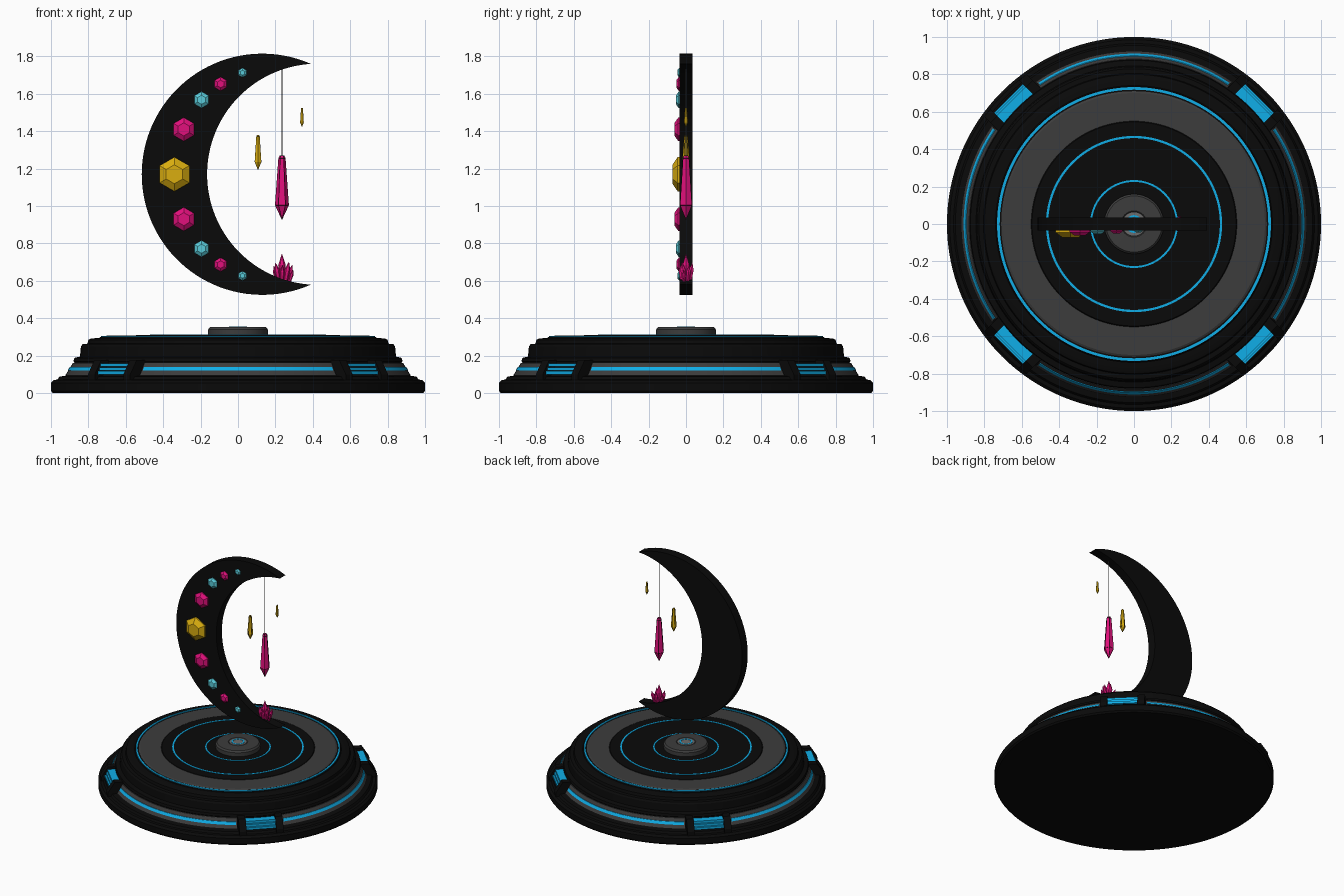
import bpy, bmesh
from math import sin, cos, pi, radians, atan2, hypot
from mathutils import Matrix, Vector

if "Cube" in bpy.data.objects:
    bpy.data.objects.remove(bpy.data.objects["Cube"])


def material(name, r, g, b):
    m = bpy.data.materials.new(name)
    m.diffuse_color = (r, g, b, 1)
    m.use_nodes = True
    m.node_tree.nodes["Principled BSDF"].inputs["Base Color"].default_value = m.diffuse_color
    return m


BLACK = material("black", 0.003, 0.003, 0.003)
GREY = material("dark_grey", 0.045, 0.045, 0.045)
GLOW = material("blue_glow", 0.005, 0.42, 0.8)
PINK = material("pink_gem", 0.75, 0.005, 0.2)
GOLD = material("gold_gem", 0.7, 0.42, 0.005)
CYAN = material("cyan_gem", 0.1, 0.6, 0.7)
STEEL = material("steel", 0.15, 0.15, 0.15)


def finish(name, bm, mat, smooth=False):
    bmesh.ops.remove_doubles(bm, verts=bm.verts, dist=1e-5)
    bmesh.ops.recalc_face_normals(bm, faces=bm.faces)
    me = bpy.data.meshes.new(name)
    bm.to_mesh(me)
    bm.free()
    ob = bpy.data.objects.new(name, me)
    bpy.context.collection.objects.link(ob)
    me.materials.append(mat)
    if smooth:
        bpy.ops.object.select_all(action='DESELECT')
        ob.select_set(True)
        bpy.context.view_layer.objects.active = ob
        bpy.ops.object.shade_smooth_by_angle(angle=radians(25))
    return ob


def lathe(name, profile, mat, start=0, sweep=360, steps=128):
    """Turn a closed (radius, z) profile about z; partial sweeps get end caps."""
    bm = bmesh.new()
    full = sweep == 360
    rows = []
    for i in range(steps if full else steps + 1):
        a = radians(start + sweep * i / steps)
        rows.append([bm.verts.new((r * cos(a), r * sin(a), z)) for r, z in profile])
    n = len(profile)
    for i in range(steps):
        p, q = rows[i], rows[(i + 1) % len(rows)]
        for j in range(n):
            k = (j + 1) % n
            if profile[j][0] or profile[k][0]:
                bm.faces.new((p[j], q[j], q[k], p[k]))
    if not full:
        bm.faces.new(rows[0])
        bm.faces.new(rows[-1])
    else:
        bmesh.ops.remove_doubles(bm, verts=bm.verts, dist=1e-5)
        bmesh.ops.dissolve_degenerate(bm, edges=bm.edges, dist=1e-6)
        loose = [e for e in bm.edges if not e.link_faces]
        bmesh.ops.delete(bm, geom=loose, context='EDGES')
    return finish(name, bm, mat, True)


def flat_ring(name, r, w, z0, z1, mat):
    lathe(name, [(r - w, z0), (r + w, z0), (r + w, z1), (r - w, z1)], mat)


def stack(bm, levels, sides, mtx=Matrix()):
    """Loft regular polygons through (radius, height) levels."""
    rows = []
    for r, z in levels:
        rows.append([bm.verts.new(mtx @ Vector((r * cos(2 * pi * i / sides), r * sin(2 * pi * i / sides), z)))
                     for i in range(sides)])
    for p, q in zip(rows, rows[1:]):
        for i in range(sides):
            k = (i + 1) % sides
            bm.faces.new((p[i], p[k], q[k], q[i]))
    bm.faces.new(rows[0][::-1])
    bm.faces.new(rows[-1])


# Stepped round base
lathe("base", [(0, 0), (0.99, 0), (1.0, 0.012), (1.0, 0.055), (0.985, 0.07), (0.965, 0.072),
               (0.955, 0.088), (0.925, 0.092), (0.915, 0.10), (0.875, 0.165), (0.88, 0.17),
               (0.875, 0.188), (0.845, 0.195), (0.84, 0.25), (0.83, 0.262), (0.805, 0.264),
               (0.80, 0.285), (0.785, 0.292), (0.74, 0.295), (0.735, 0.30), (0.55, 0.303),
               (0.545, 0.31), (0, 0.31)], BLACK)
lathe("grey_deck_ring", [(0.55, 0.29), (0.71, 0.29), (0.71, 0.303), (0.70, 0.308), (0.55, 0.308)], GREY)
for r, w, z in ((0.725, 0.007, 0.306), (0.465, 0.006, 0.313), (0.23, 0.005, 0.313)):
    flat_ring("glow_ring", r, w, 0.29, z, GLOW)

# Centre knob
lathe("centre_knob", [(0, 0.30), (0.16, 0.30), (0.16, 0.34), (0.15, 0.352), (0.07, 0.354),
                      (0.065, 0.35), (0, 0.35)], GREY)
lathe("knob_cap", [(0, 0.34), (0.062, 0.34), (0.062, 0.354), (0, 0.354)], STEEL)
flat_ring("knob_glow_ring", 0.042, 0.005, 0.34, 0.356, GLOW)

# Sloped light strips and louvred lamps, one of each per quarter
for q in range(4):
    lathe("light_panel", [(0.895, 0.095), (0.922, 0.097), (0.882, 0.162), (0.86, 0.162)],
          GREY, q * 90 - 34.5, 69, 32)
    lathe("light_strip", [(0.88, 0.12), (0.911, 0.12), (0.900, 0.139), (0.88, 0.139)],
          GLOW, q * 90 - 34, 68, 32)
    turn = Matrix.Rotation(radians(45 + 90 * q), 4, 'Z')
    for side in (-1, 1):
        bm = bmesh.new()
        ends = [[bm.verts.new(turn @ Vector((x, side * y, z))) for x, z in
                 ((0.83, 0.07), (0.975, 0.07), (0.975, 0.10), (0.925, 0.178), (0.83, 0.178))]
                for y in (0.108, 0.16)]
        bm.faces.new(ends[0])
        bm.faces.new(ends[1])
        for i in range(5):
            k = (i + 1) % 5
            bm.faces.new((ends[0][i], ends[0][k], ends[1][k], ends[1][i]))
        finish("lamp_post", bm, BLACK)
    for i in range(3):
        bm = bmesh.new()
        bmesh.ops.create_cube(bm, size=1, matrix=turn @ Matrix.Translation((0.91 - 0.01 * i, 0, 0.108 + 0.021 * i))
                              @ Matrix.Diagonal((0.08, 0.216, 0.018, 1)))
        finish("lamp_slat", bm, GLOW)

# Crescent: paired points along the outer and inner arcs, meeting at the tips
TIP, CZ, OX, IX = (0.39, 0.59), 1.17, 0.13, 0.426
bm = bmesh.new()
sections = []
N = 72
for i in range(N + 1):
    pts = []
    for cx in (OX, IX):
        r, a0 = hypot(TIP[0] - cx, TIP[1]), atan2(TIP[1], TIP[0] - cx)
        a = a0 + (2 * pi - 2 * a0) * i / N
        pts.append((cx + r * cos(a), CZ + r * sin(a)))
    (ox, oz), (ix, iz) = pts
    if i in (0, N):
        f, b = bm.verts.new((ox, -0.035, oz)), bm.verts.new((ox, 0.035, oz))
        sections.append([f, b, b, f])
    else:
        sections.append([bm.verts.new(c) for c in ((ox, -0.035, oz), (ox, 0.035, oz),
                                                   (ix, 0.035, iz), (ix, -0.035, iz))])
for p, q in zip(sections, sections[1:]):
    for j in range(4):
        k = (j + 1) % 4
        bm.faces.new(list(dict.fromkeys((p[j], q[j], q[k], p[k]))))
finish("crescent", bm, BLACK, True)

# Hexagonal gems set in the front, mirrored about the middle
FACE = Matrix.Rotation(pi / 2, 4, 'X') @ Matrix.Rotation(pi / 6, 4, 'Z')
for x, dz, r, h, mat in ((-0.34, 0, 0.092, 0.037, GOLD), (-0.29, 0.24, 0.063, 0.026, PINK),
                         (-0.195, 0.398, 0.044, 0.018, CYAN), (-0.093, 0.483, 0.037, 0.016, PINK),
                         (0.024, 0.543, 0.025, 0.011, CYAN)):
    for s in ((1, -1) if dz else (1,)):
        bm = bmesh.new()
        stack(bm, [(r, -0.01), (r, h * 0.25), (r * 0.55, h)], 6,
              Matrix.Translation((x, -0.035, CZ + s * dz)) @ FACE)
        finish("set_gem", bm, mat)


# Hanging crystals with dark wire edging
def pendant(name, x, low, high, r, mat):
    h = high - low
    for wire in (False, True):
        bm = bmesh.new()
        stack(bm, [(0.001, low), (r, low + 0.22 * h), (r * 0.5, high - 0.04 * h), (r * 0.3, high)], 6,
              Matrix.Translation((x, 0, 0)) @ Matrix.Rotation(pi / 6 if r < 0.03 else 0, 4, 'Z'))
        ob = finish(name + ("_wire" if wire else ""), bm, STEEL if wire else mat)
        if wire:
            ob.data.materials[0] = BLACK
            mod = ob.modifiers.new("wire", 'WIREFRAME')
            mod.thickness = r * 0.07
            mod.offset = 0


pendant("large_pendant", 0.235, 0.93, 1.27, 0.036, PINK)
pendant("middle_pendant", 0.107, 1.195, 1.38, 0.02, GOLD)
pendant("small_pendant", 0.342, 1.425, 1.525, 0.011, GOLD)
bm = bmesh.new()
stack(bm, [(0.0018, 1.26), (0.0018, 1.735)], 6, Matrix.Translation((0.235, 0, 0)))
finish("thread", bm, STEEL)

# Crystal cluster growing from the lower horn: x, y, height, radius, lean about y and x
for x, y, h, r, ly, lx in ((0.235, 0, 0.145, 0.02, 0, 0), (0.218, -0.012, 0.10, 0.015, -10, 6),
                           (0.254, -0.01, 0.105, 0.015, 10, 6), (0.212, 0.008, 0.085, 0.013, -14, -8),
                           (0.268, 0.008, 0.09, 0.013, 14, -6), (0.235, -0.02, 0.085, 0.013, 2, 8),
                           (0.24, 0.02, 0.10, 0.014, 3, -8), (0.276, -0.008, 0.06, 0.01, 18, 5)):
    bm = bmesh.new()
    stack(bm, [(r * 0.75, 0), (r, 0.6 * h), (0.001, h)], 6,
          Matrix.Translation((x, y, 0.598)) @ Matrix.Rotation(radians(ly), 4, 'Y')
          @ Matrix.Rotation(radians(lx), 4, 'X'))
    finish("cluster_crystal", bm, PINK)
